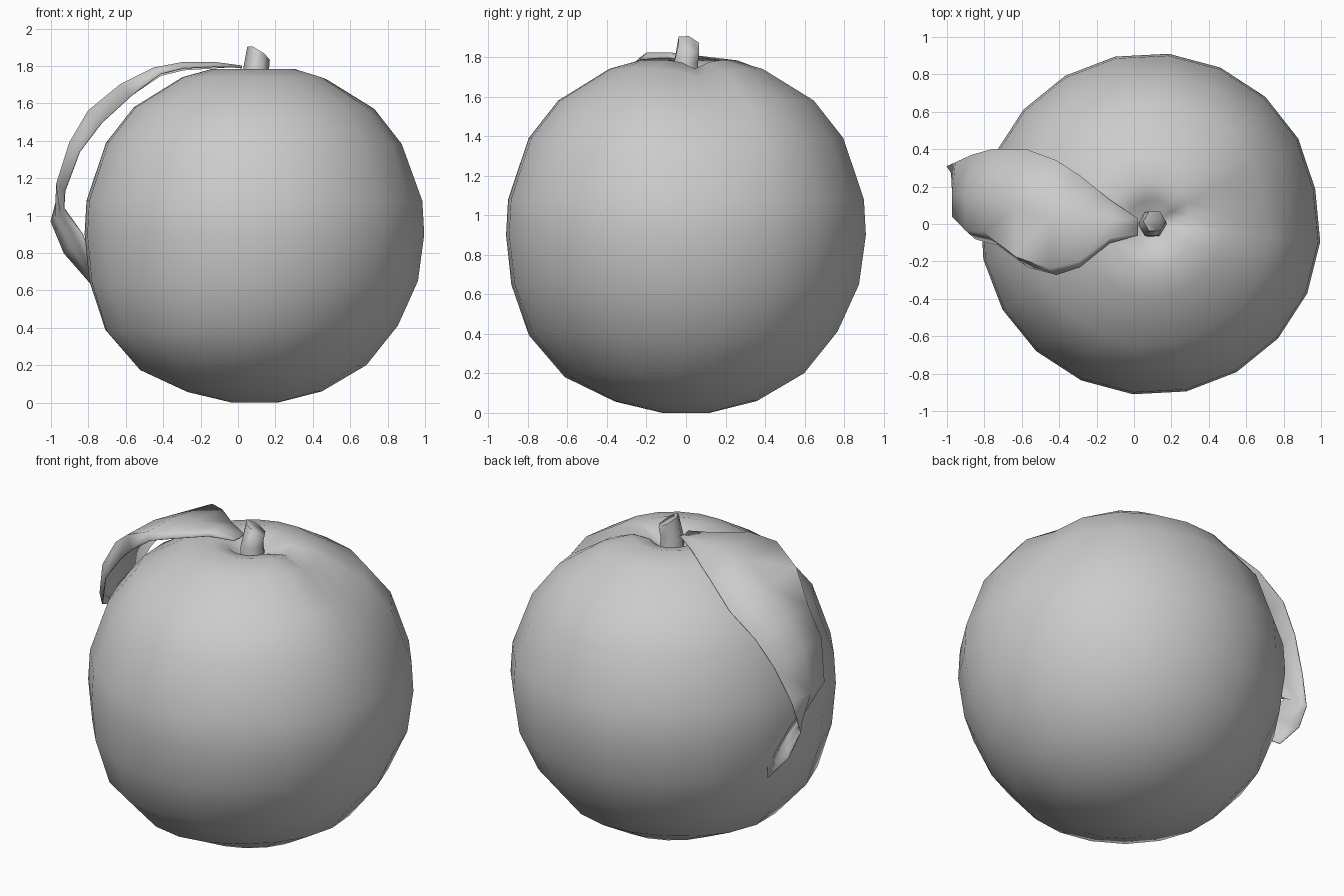
import bpy, bmesh, math
from mathutils import Vector

cube = bpy.data.objects.get("Cube")
if cube:
    bpy.data.objects.remove(cube, do_unlink=True)

grey = bpy.data.materials.new("plain grey")
grey.use_nodes = True
COLOUR = (0.6, 0.6, 0.6, 1)
grey.diffuse_color = COLOUR
grey.node_tree.nodes["Principled BSDF"].inputs["Base Color"].default_value = COLOUR


def finish(name, bm, sharp_angle):
    """Turn a bmesh into a shaded, coloured object."""
    bmesh.ops.recalc_face_normals(bm, faces=bm.faces)
    mesh = bpy.data.meshes.new(name)
    bm.to_mesh(mesh)
    bm.free()
    mesh.materials.append(grey)
    obj = bpy.data.objects.new(name, mesh)
    bpy.context.collection.objects.link(obj)
    bpy.ops.object.select_all(action="DESELECT")
    obj.select_set(True)
    bpy.context.view_layer.objects.active = obj
    bpy.ops.object.shade_smooth_by_angle(angle=math.radians(sharp_angle))
    return obj


def bridge(bm, rows, closed):
    """Join neighbouring rows of vertices with quads."""
    for low, high in zip(rows, rows[1:]):
        count = len(low)
        for i in range(count if closed else count - 1):
            j = (i + 1) % count
            bm.faces.new((low[i], low[j], high[j], high[i]))


# Round fruit body: lathed profile with a dimple, a crease on one side and a fuller lower corner
CENTRE = Vector((0.09, 0, 0.9))
SIDES = 20
CREASE = math.radians(12)
FULL_SIDE = math.radians(215)
profile = [(0.12, 0), (0.36, 0.06), (0.6, 0.2), (0.77, 0.41), (0.88, 0.65),
           (0.915, 0.9), (0.905, 1.08), (0.8, 1.39), (0.65, 1.58), (0.39, 1.74),
           (0.23, 1.785), (0.13, 1.76), (0.06, 1.7)]
bm = bmesh.new()
rings = []
for radius, z in profile:
    ring = []
    for i in range(SIDES):
        turn = i * math.tau / SIDES
        angle = CREASE + turn
        away = min(turn, math.tau - turn)
        strength = min(1, z) * (0.02 if z < 1.3 else 0.05)
        depth = strength * math.exp(-(away / 0.27) ** 2)
        bulge = 0.06 * max(0, math.cos(angle - FULL_SIDE)) * math.exp(-((z - 0.35) / 0.25) ** 2)
        point = Vector((radius * math.cos(angle), radius * math.sin(angle), z - CENTRE.z))
        ring.append(bm.verts.new(CENTRE + point * (1 - depth + bulge * min(1, z / 0.2))))
    rings.append(ring)
bridge(bm, rings, True)
for ring in (rings[0], rings[-1]):
    bm.faces.new(ring)
finish("fruit_body", bm, 80)

# Short stem with a slanted top
bm = bmesh.new()
rows = []
for x, y, z, radius, slant in [(0.1, 0, 1.66, 0.08, 0), (0.095, 0, 1.77, 0.07, 0),
                               (0.11, 0.015, 1.87, 0.06, 0.6)]:
    row = []
    for i in range(6):
        a = i * math.tau / 6
        dx, dy = radius * math.cos(a), radius * math.sin(a)
        row.append(bm.verts.new((x + dx, y + dy, z - slant * (dx + 0.5 * dy))))
    rows.append(row)
bridge(bm, rows, True)
bm.faces.new(rows[-1])
finish("stem", bm, 75)

# Leaf arching over one side: spine x, spine z, back edge y, front edge y, back droop, front hem
stations = [(0.02, 1.8, 0.03, -0.06, 0, 0.01), (-0.13, 1.82, 0.13, -0.1, 0.03, 0.03),
            (-0.29, 1.82, 0.26, -0.23, 0.04, 0.04), (-0.45, 1.79, 0.34, -0.27, 0.04, 0.04),
            (-0.63, 1.7, 0.4, -0.23, 0.06, 0.07), (-0.8, 1.56, 0.4, -0.11, 0.05, 0.08),
            (-0.9, 1.39, 0.37, -0.08, 0.04, 0.06), (-0.97, 1.17, 0.33, 0, 0.02, 0.05)]
bm = bmesh.new()
rows = []
for x, z, back, front, droop, hem in stations:
    inward = 0.9 if x < -0.4 else 0
    rows.append([bm.verts.new(p) for p in (
        (x + inward * droop, back, z - droop),
        (x, (back + front) / 2, z - 0.01),
        (x, front + hem * 0.8, z),
        (x + inward * hem, front, z - hem * 0.8))])

# Curled leaf tip tucked back against the fruit: outer x, y, z, and how far the inner edge tucks in
for x, y, z, tuck in [(-1, 0.31, 0.97, 0.07), (-0.93, 0.33, 0.8, 0.1), (-0.79, 0.33, 0.64, 0.04)]:
    rows.append([bm.verts.new((x + tuck * t, y - tuck * t * 1.5, z + tuck * t))
                 for t in (0, 0.35, 0.7, 1)])
bridge(bm, rows, False)
leaf = finish("leaf", bm, 60)
thick = leaf.modifiers.new("thin", "SOLIDIFY")
thick.thickness = 0.006
thick.offset = 0
